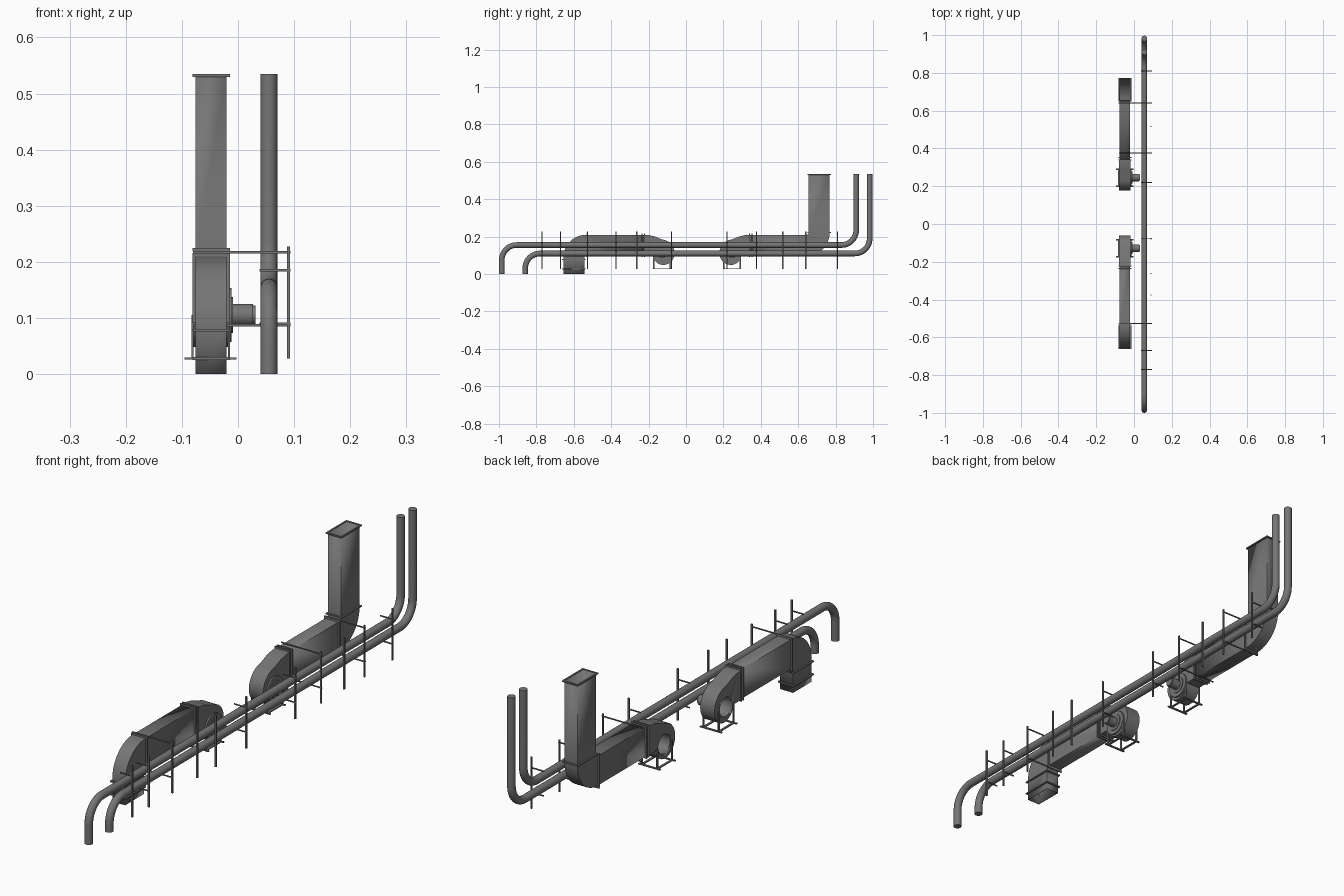
import bpy, bmesh, math
from mathutils import Vector

if "Cube" in bpy.data.objects:
    bpy.data.objects.remove(bpy.data.objects["Cube"])

steel = bpy.data.materials.new("grey_steel")
steel.use_nodes = True
steel.diffuse_color = (0.18, 0.18, 0.18, 1)
steel.node_tree.nodes["Principled BSDF"].inputs["Base Color"].default_value = (0.18, 0.18, 0.18, 1)

DUCT_X, HALF_W = -0.048, 0.0275
TOP, BOTTOM = 0.21, 0.097
PIPE_X, POST_X = 0.055, 0.09
FAN_Z = 0.105


def finish(bm, name, smooth=False):
    bmesh.ops.recalc_face_normals(bm, faces=bm.faces[:])
    mesh = bpy.data.meshes.new(name)
    bm.to_mesh(mesh)
    bm.free()
    ob = bpy.data.objects.new(name, mesh)
    bpy.context.collection.objects.link(ob)
    mesh.materials.append(steel)
    if smooth:
        bpy.ops.object.select_all(action='DESELECT')
        ob.select_set(True)
        bpy.context.view_layer.objects.active = ob
        bpy.ops.object.shade_smooth_by_angle(angle=math.radians(35))
    return ob


def add_box(bm, lo, hi):
    lo, hi = Vector(lo), Vector(hi)
    new = bmesh.ops.create_cube(bm, size=1)["verts"]
    for v in new:
        v.co = (lo + hi) / 2 + v.co * (hi - lo)


def add_tube(bm, points, radius, sides):
    # Sweep a circle along a path that lies in the y-z plane
    rings = []
    for i, p in enumerate(points):
        t = (points[min(i + 1, len(points) - 1)] - points[max(i - 1, 0)]).normalized()
        n = t.cross(Vector((1, 0, 0)))
        if n.length < 0.1:
            n = Vector((0, 1, 0))
        b = t.cross(n)
        rings.append([bm.verts.new(p + radius * (n * math.cos(a) + b * math.sin(a)))
                      for a in (math.tau * k / sides for k in range(sides))])
    for r, s in zip(rings, rings[1:]):
        for k in range(sides):
            bm.faces.new((r[k], r[k - 1], s[k - 1], s[k]))
    bm.faces.new(rings[0])
    bm.faces.new(rings[-1])


def cylinder(name, x0, x1, y, radius, sides=32):
    bm = bmesh.new()
    add_tube(bm, [Vector((x0, y, FAN_Z)), Vector((x1, y, FAN_Z))], radius, sides)
    return finish(bm, name, True)


def arc(cy, cz, r, start, end, steps=12):
    angles = [math.radians(start + (end - start) * i / steps) for i in range(steps + 1)]
    return [(cy + r * math.cos(a), cz + r * math.sin(a)) for a in angles]


# Two service pipes, each dropping at the front and rising at the back
def pipe(name, z, front, back, bend=0.08, top=0.535):
    path = [(front, 0)] + arc(front + bend, z - bend, bend, 180, 90)
    path += arc(back - bend, z + bend, bend, -90, 0) + [(back, top)]
    bm = bmesh.new()
    add_tube(bm, [Vector((PIPE_X, y, h)) for y, h in path], 0.015, 24)
    finish(bm, name, True)


pipe("upper_pipe", 0.155, -0.985, 0.91)
pipe("lower_pipe", 0.11, -0.86, 0.982)


# Open rectangular ducts with a curved elbow
def duct(name, outer, inner):
    bm = bmesh.new()
    rings = []
    for o, i in zip(outer, inner):
        corners = [(-1, o), (1, o), (1, i), (-1, i)]
        rings.append([bm.verts.new((DUCT_X + s * HALF_W, *p)) for s, p in corners])
    for r, s in zip(rings, rings[1:]):
        for k in range(4):
            bm.faces.new((r[k], r[k - 1], s[k - 1], s[k]))
    ob = finish(bm, name, True)
    mod = ob.modifiers.new("sheet", 'SOLIDIFY')
    mod.thickness = 0.002


IN_R, OUT_R = 0.01, 0.01 + TOP - BOTTOM


def elbow_duct(name, y_fan, cy, cz, a0, a1, z_end):
    sides = []
    for r, z in ((OUT_R, TOP if a0 > 0 else BOTTOM), (IN_R, BOTTOM if a0 > 0 else TOP)):
        bend = arc(cy, cz, r, a0, a1)
        sides.append([(y_fan, z)] + bend + [(bend[-1][0], z_end)])
    duct(name, *sides)


elbow_duct("front_duct", -0.22, -0.533, BOTTOM - IN_R, 90, 180, 0)
elbow_duct("back_duct", 0.34, 0.645, TOP + IN_R, -90, 0, 0.533)


# Bolted flange frames around the ducts
def flange(name, y0, y1, z0, z1):
    m, e = 0.006, 0.0025
    x0, x1 = DUCT_X - HALF_W, DUCT_X + HALF_W
    bm = bmesh.new()
    if y1 == y0:
        for a, b in ((x0 - m, x0), (x1, x1 + m)):
            add_box(bm, (a, y0 - e, z0 - m), (b, y0 + e, z1 + m))
        for a, b in ((z0 - m, z0), (z1, z1 + m)):
            add_box(bm, (x0, y0 - e, a), (x1, y0 + e, b))
    else:
        for a, b in ((x0 - m, x0), (x1, x1 + m)):
            add_box(bm, (a, y0 - m, z0 - e), (b, y1 + m, z0 + e))
        for a, b in ((y0 - m, y0), (y1, y1 + m)):
            add_box(bm, (x0, a, z0 - e), (x1, b, z0 + e))
    finish(bm, name)


for y in (-0.53, -0.235, -0.222, 0.34, 0.353, 0.64):
    flange("duct_flange", y, y, BOTTOM, TOP)
for z in (0.028, 0.078):
    flange("outlet_flange", -0.656, -0.543, z, z)
for z in (0.222, 0.532):
    flange("stack_flange", 0.655, 0.768, z, z)


# Centrifugal fans: scroll housing, inlet, motor and stand
def fan(prefix, yc, s):
    shape = []
    for i in range(29):
        a = math.radians(10 + 260 * i / 28)
        r = 0.047 * 1.7 ** (a / math.radians(270))
        shape.append((r * math.cos(a), -r * math.sin(a)))
    shape += [(0.04, 0.096), (0.07, 0.103), (0.094, 0.105), (0.094, BOTTOM - FAN_Z)]
    x0, x1 = -0.079, -0.018
    bm = bmesh.new()
    face = bm.faces.new([bm.verts.new((x0, yc + s * u, FAN_Z + v)) for u, v in shape])
    ext = bmesh.ops.extrude_face_region(bm, geom=[face])
    for v in ext["geom"]:
        if isinstance(v, bmesh.types.BMVert):
            v.co.x = x1
    scroll = finish(bm, prefix + "_fan_scroll", True)
    cutter = cylinder(prefix + "_inlet_cutter", x0 - 0.02, x1 - 0.004, yc, 0.036)
    cutter.hide_render = True
    cutter.hide_set(True)
    cut = scroll.modifiers.new("inlet", 'BOOLEAN')
    cut.operation = 'DIFFERENCE'
    cut.object = cutter
    # Bake the opening and drop the helper
    bpy.context.view_layer.objects.active = scroll
    bpy.ops.object.modifier_apply(modifier=cut.name)
    bpy.data.objects.remove(cutter)

    cylinder(prefix + "_fan_hub", x1 - 0.03, x1 - 0.003, yc, 0.012, 20)
    cylinder(prefix + "_back_plate", x1, x1 + 0.006, yc, 0.048)
    cylinder(prefix + "_bearing_plate", x1, x1 + 0.009, yc, 0.032)
    cylinder(prefix + "_motor", x1, 0.027, yc, 0.02, 24)
    cylinder(prefix + "_motor_cap", 0.027, 0.031, yc, 0.017, 24)

    bm = bmesh.new()
    for dy in (-0.045, 0.045):
        y = yc + dy
        add_box(bm, (-0.095, y - 0.004, 0.026), (-0.003, y + 0.004, 0.03))
        for x in (x0 - 0.002, x1 + 0.002):
            add_box(bm, (x - 0.002, y - 0.004, 0.03), (x + 0.002, y + 0.004, FAN_Z))
    for x in (x0 - 0.002, x1 + 0.002):
        add_box(bm, (x - 0.004, yc - 0.049, 0.026), (x + 0.004, yc + 0.049, 0.03))
    finish(bm, prefix + "_fan_stand")


fan("front", -0.128, -1)
fan("back", 0.246, 1)

# Support posts with long brackets round the ducts or short ones round the pipes
LONG = (-0.527, 0.376, 0.64)
SHORT = (-0.77, -0.67, -0.078, 0.22, 0.81)
PLAIN = (-0.375, -0.263, 0.517)
for y in LONG + SHORT + PLAIN:
    bm = bmesh.new()
    add_box(bm, (POST_X - 0.003, y - 0.003, 0.028), (POST_X + 0.003, y + 0.003, 0.227))
    if y not in PLAIN:
        start = -0.08 if y in LONG else 0.038
        heights = (0.217, 0.087) if y in LONG else (0.185, 0.09)
        for z in heights:
            add_box(bm, (start, y - 0.002, z - 0.002), (POST_X + 0.004, y + 0.002, z + 0.002))
    finish(bm, "support_post")
